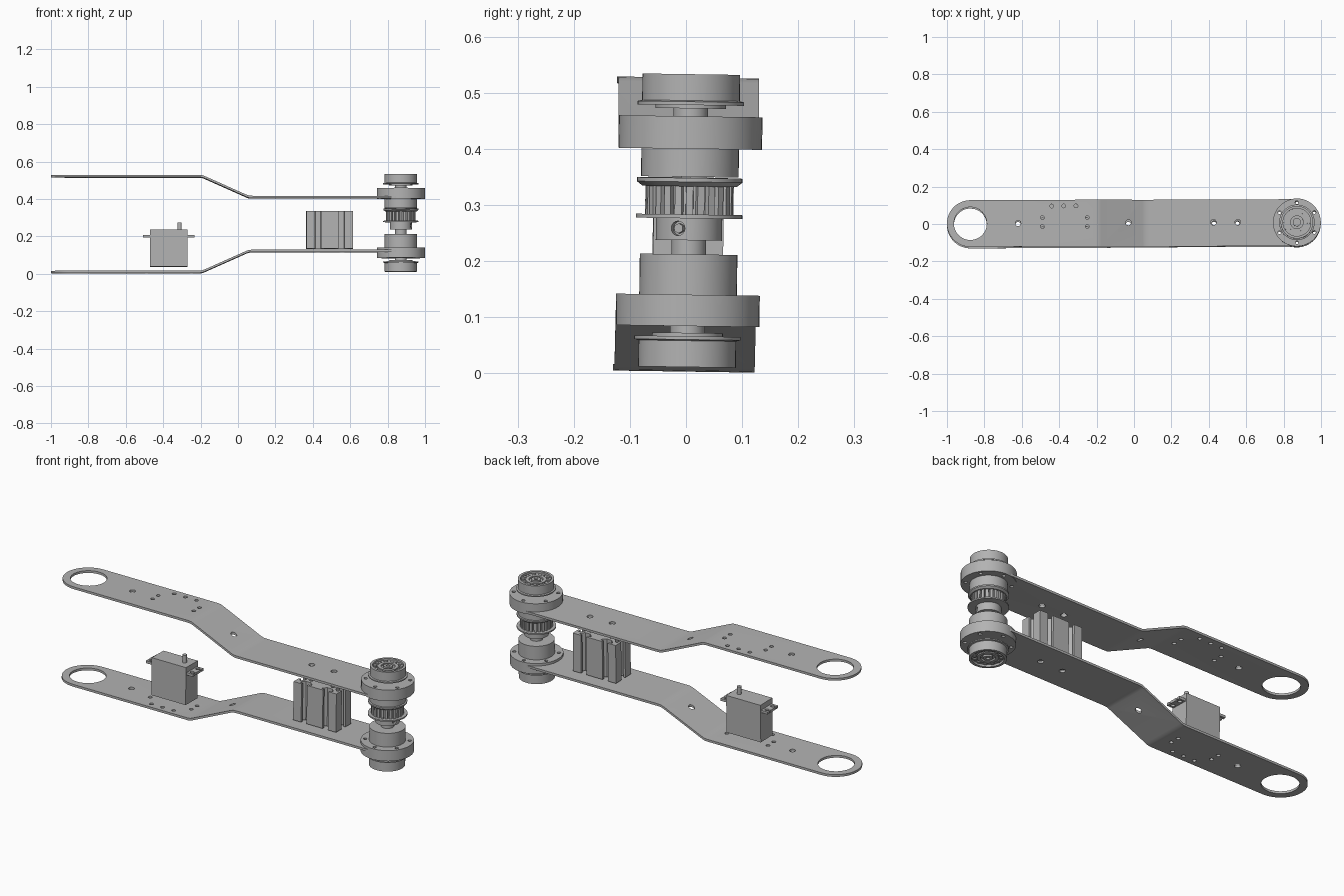
import bpy, bmesh
from math import pi, cos, sin, radians
from mathutils import Matrix, Vector

if "Cube" in bpy.data.objects:
    bpy.data.objects.remove(bpy.data.objects["Cube"])

metal = bpy.data.materials.new("grey metal")
metal.use_nodes = True
metal.diffuse_color = (0.45, 0.45, 0.45, 1)
metal.node_tree.nodes["Principled BSDF"].inputs["Base Color"].default_value = (0.45, 0.45, 0.45, 1)

MID = 0.265      # height of the plane between the two plates
AXLE = 0.871     # x of the joint axis
HALF = 0.125     # half width of a plate
# The whole assembly leans very slightly
LEAN = (Matrix.Translation((0, 0.002, MID)) @ Matrix.Rotation(0.004, 4, 'Z')
        @ Matrix.Rotation(-0.015, 4, 'X') @ Matrix.Translation((0, 0, -MID)))


def make(name, bm):
    bmesh.ops.recalc_face_normals(bm, faces=bm.faces)
    me = bpy.data.meshes.new(name)
    bm.to_mesh(me)
    bm.free()
    me.materials.append(metal)
    ob = bpy.data.objects.new(name, me)
    bpy.context.collection.objects.link(ob)
    ob.matrix_world = LEAN
    return ob


def prism(bm, pts, offset):
    """Extrude a polygon of 3D points along offset."""
    face = bm.faces.new([bm.verts.new(p) for p in pts])
    ext = bmesh.ops.extrude_face_region(bm, geom=[face])
    bmesh.ops.translate(bm, vec=offset, verts=[v for v in ext["geom"] if isinstance(v, bmesh.types.BMVert)])


def box(bm, x0, x1, y0, y1, z0, z1):
    prism(bm, [(x0, y0, z0), (x1, y0, z0), (x1, y1, z0), (x0, y1, z0)], (0, 0, z1 - z0))


def rod(bm, x, y, r, z0, z1, n=16):
    prism(bm, [(x + r * cos(2 * pi * i / n), y + r * sin(2 * pi * i / n), z0) for i in range(n)], (0, 0, z1 - z0))


def cut(ob, bm, operation='DIFFERENCE'):
    """Apply a boolean with a temporary cutter."""
    cutter = make("cutter", bm)
    mod = ob.modifiers.new("cut", 'BOOLEAN')
    mod.operation, mod.object, mod.solver = operation, cutter, 'EXACT'
    bpy.context.view_layer.update()
    me = bpy.data.meshes.new_from_object(ob.evaluated_get(bpy.context.evaluated_depsgraph_get()))
    ob.modifiers.clear()
    ob.data = me
    bpy.data.objects.remove(cutter)


def smooth(ob, angle=30):
    bpy.ops.object.select_all(action='DESELECT')
    ob.select_set(True)
    bpy.context.view_layer.objects.active = ob
    bpy.ops.object.shade_smooth_by_angle(angle=radians(angle))


def lathe(name, profile, n=48):
    """Turn an (r, z) profile around the joint axis."""
    bm = bmesh.new()
    vs = [bm.verts.new((AXLE + r, 0, z)) for r, z in profile]
    es = [bm.edges.new(p) for p in zip(vs, vs[1:])]
    bmesh.ops.spin(bm, geom=vs + es, cent=(AXLE, 0, 0), axis=(0, 0, 1), angle=2 * pi, steps=n)
    bmesh.ops.remove_doubles(bm, verts=bm.verts, dist=1e-5)
    ob = make(name, bm)
    smooth(ob)
    return ob


def disc(name, r, z0, z1):
    return lathe(name, [(0, z0), (r, z0), (r, z1), (0, z1)])


def ring_of_rods(bm, count, radius, r, z0, z1, start=0):
    for i in range(count):
        a = start + 2 * pi * i / count
        rod(bm, AXLE + radius * cos(a), radius * sin(a), r, z0, z1, 12)


# Cranked side plates: the lower one is the upper one turned over
holes = [(-0.62, 0, .015), (-0.03, 0.003, .015), (0.425, 0.003, .015), (0.555, 0.003, .015)]
holes += [(x, 0.092, .01) for x in (-0.44, -0.375, -0.31)]
holes += [(x, y, .01) for x in (-0.49, -0.25) for y in (-0.018, 0.03)]
spine = [(-1.1, .521), (-.205, .521), (-.19, .519), (-.175, .513), (.045, .415), (.06, .410), (.08, .409), (1.1, .409)]
for name, s in (("upper_plate", 1), ("lower_plate", -1)):
    flip = lambda z: MID + s * (z - MID)
    bm = bmesh.new()
    edge = [(x, z + .006) for x, z in spine] + [(x, z - .006) for x, z in reversed(spine)]
    prism(bm, [(x, -0.2, flip(z)) for x, z in edge], (0, 0.4, 0))
    plate = make(name, bm)
    bm = bmesh.new()
    outline = []
    for cx, start in ((AXLE, -pi / 2), (-0.875, pi / 2)):
        outline += [(cx + HALF * cos(start + pi * i / 24), HALF * sin(start + pi * i / 24), -1) for i in range(25)]
    prism(bm, outline, (0, 0, 2))
    cut(plate, bm, 'INTERSECT')
    bm = bmesh.new()
    rod(bm, -0.875, 0, 0.088, -1, 1, 48)
    for x, y, r in holes:
        rod(bm, x, s * y, r, -1, 1)
    ring_of_rods(bm, 6, 0.107, 0.009, -1, 1, pi / 6)
    cut(plate, bm)
    smooth(plate)

# Bearing flanges with bolt holes
for name, z0, z1 in (("upper_flange", .400, .458), ("lower_flange", .084, .140)):
    flange = disc(name, 0.128, z0, z1)
    bm = bmesh.new()
    ring_of_rods(bm, 6, 0.107, 0.009, -1, 1, pi / 6)
    cut(flange, bm)
    smooth(flange)

disc("upper_housing", 0.087, .350, .402)
disc("lower_housing", 0.087, .138, .212)
disc("axle", 0.031, .045, .49)

# End caps: lip, rim, recess, hub and bearing balls
for name, base, s in (("upper", .472, 1), ("lower", .072, -1)):
    shape = [(0, 0), (.063, 0), (.063, .006), (.095, .006), (.095, .012), (.087, .014), (.087, .061), (.074, .061),
             (.074, .050), (.050, .050), (.050, .056), (.034, .056), (.034, .047), (.022, .047), (.022, .058),
             (.009, .058), (.009, .050), (0, .050)]
    lathe(name + "_end_cap", [(r, base + s * z) for r, z in shape])
    bm = bmesh.new()
    ring_of_rods(bm, 12, 0.062, 0.009, base + s * .045, base + s * .055)
    smooth(make(name + "_bearing_balls", bm))

# Toothed pulley between two rims
disc("pulley_lower_rim", 0.095, .276, .283)
lathe("pulley_upper_rim", [(0, .333), (.084, .333), (.094, .341), (.094, .348), (0, .350)])
bm = bmesh.new()
teeth = 24
pts = []
for i in range(teeth):
    for f, r in ((-.3, .079), (.3, .079), (.38, .068), (.62, .068)):
        a = 2 * pi * (i + f) / teeth
        pts.append((AXLE + r * cos(a), r * sin(a), .280))
prism(bm, pts, (0, 0, .056))
make("pulley_teeth", bm)

# Shaft collar with two set screws
collar = disc("shaft_collar", 0.059, .237, .278)
for i, angle in enumerate((-20, -107)):
    turn = (Matrix.Translation((AXLE, 0, .258)) @ Matrix.Rotation(radians(angle), 4, 'Z')
            @ Matrix.Rotation(pi / 2, 4, 'Y'))
    bm = bmesh.new()
    rod(bm, 0, 0, .013, .045, .08)
    bm.transform(turn)
    cut(collar, bm)
    bm = bmesh.new()
    rod(bm, 0, 0, .009, .040, .055, 6)
    bm.transform(turn)
    make("set_screw_%d" % (i + 1), bm)
smooth(collar)

# Slotted double extrusion standing between the plates
bm = bmesh.new()
box(bm, .365, .615, -.0625, .0625, .133, .335)
post = make("slotted_post", bm)
bm = bmesh.new()
half_slot = [(.016, -.01), (.016, .012), (.032, .012), (.032, .020), (.014, .036)]
slot = half_slot + [(-u, d) for u, d in reversed(half_slot)]
for cx, sides in ((.4275, (90, 180, 270)), (.5525, (0, 90, 270))):
    for side in sides:
        turn = Matrix.Rotation(radians(side), 3, 'Z')
        prism(bm, [Vector((cx, 0, 0)) + turn @ Vector((.0625 - d, u, 0)) for u, d in slot], (0, 0, 1))
    rod(bm, cx, 0, .011, 0, 1)
cut(post, bm)

# Small motor: case, mounting ears with slotted holes, output shaft
bm = bmesh.new()
box(bm, -.47, -.27, -.05, .05, .038, .235)
make("motor_case", bm)
bm = bmesh.new()
box(bm, -.508, -.233, -.044, .044, .194, .207)
ears = make("motor_ears", bm)
for x, out in ((-.489, -.52), (-.252, -.22)):
    for y in (-.024, .024):
        bm = bmesh.new()
        rod(bm, x, y, .01, 0, 1)
        cut(ears, bm)
        bm = bmesh.new()
        box(bm, min(x, out), max(x, out), y - .004, y + .004, 0, 1)
        cut(ears, bm)
bm = bmesh.new()
rod(bm, -.312, 0, .011, .23, .275)
smooth(make("motor_shaft", bm))
